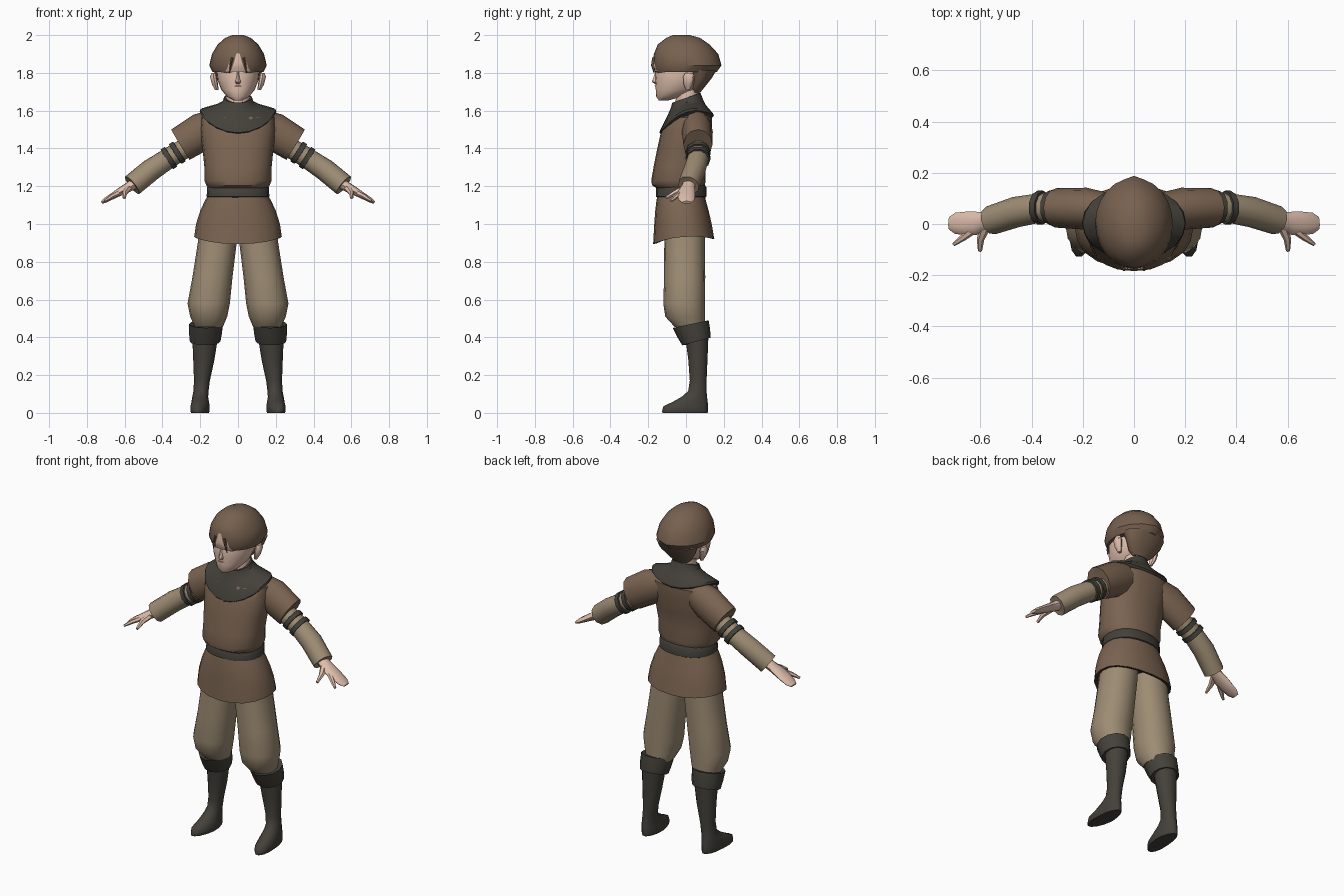
import bpy, bmesh, math
from mathutils import Vector


def material(name, r, g, b):
    m = bpy.data.materials.new(name)
    m.diffuse_color = [(c / 255) ** 2.2 for c in (r, g, b)] + [1]
    return m


HAIR = material("hair brown", 118, 97, 80)
TUNIC = material("tunic brown", 122, 100, 82)
HEM = material("dark hem", 74, 56, 47)
CLOTH = material("tan cloth", 156, 139, 115)
DARK = material("dark leather", 70, 67, 61)
SKIN = material("skin", 222, 189, 171)
MOUTH = material("mouth", 150, 108, 95)


def finish(name, bm, mat, mirror=False, angle=40):
    bmesh.ops.recalc_face_normals(bm, faces=bm.faces)
    me = bpy.data.meshes.new(name)
    bm.to_mesh(me)
    bm.free()
    me.materials.append(mat)
    ob = bpy.data.objects.new(name, me)
    bpy.context.collection.objects.link(ob)
    bpy.ops.object.select_all(action='DESELECT')
    ob.select_set(True)
    bpy.context.view_layer.objects.active = ob
    bpy.ops.object.shade_smooth_by_angle(angle=math.radians(angle))
    if mirror:
        ob.modifiers.new("mirror", 'MIRROR').use_mirror_merge = False
    return ob


def skin_rings(name, rings, mat, mirror, angle):
    bm = bmesh.new()
    loops = [[bm.verts.new(p) for p in r] for r in rings]
    n = len(loops[0])
    for a, b in zip(loops, loops[1:]):
        for i in range(n):
            bm.faces.new((a[i], a[(i + 1) % n], b[(i + 1) % n], b[i]))
    bm.faces.new(loops[0])
    bm.faces.new(loops[-1])
    return finish(name, bm, mat, mirror, angle)


def loft(name, rows, mat, n=16, mirror=False, angle=40, power=1.0):
    """Rows: z, centre x, y front, y back, half width, [tilt, side lift]."""
    rings = []
    for row in rows:
        z, cx, y0, y1, rx, tilt, lift = (tuple(row) + (0, 0))[:7]
        ring = []
        for i in range(n):
            t = math.tau * i / n
            c, s = math.cos(t), math.sin(t)
            px = math.copysign(abs(c) ** power, c)
            py = math.copysign(abs(s) ** power, s)
            ring.append((cx + rx * px, (y0 + y1) / 2 + (y1 - y0) / 2 * py,
                         z + tilt * s + lift * c * c))
        rings.append(ring)
    return skin_rings(name, rings, mat, mirror, angle)


def tube(name, path, mat, n=10, mirror=True, angle=40):
    """Path: centre, horizontal radius, vertical radius."""
    pts = [Vector(p[0]) for p in path]
    rings = []
    for k, (_, ru, rv) in enumerate(path):
        d = (pts[min(k + 1, len(pts) - 1)] - pts[max(k - 1, 0)]).normalized()
        v = (Vector((0, 0, 1)) - d * d.z).normalized()
        u = d.cross(v)
        rings.append([pts[k] + u * ru * math.cos(math.tau * i / n)
                      + v * rv * math.sin(math.tau * i / n) for i in range(n)])
    return skin_rings(name, rings, mat, mirror, angle)


def front_y(rows, x, z):
    for a, b in zip(rows, rows[1:]):
        if a[0] <= z <= b[0]:
            f = (z - a[0]) / (b[0] - a[0])
            y0, y1, rx = (a[j] + (b[j] - a[j]) * f for j in (2, 3, 4))
            return (y0 + y1) / 2 - (y1 - y0) / 2 * math.sqrt(max(0, 1 - (x / rx) ** 2))
    return 0


def patch(name, rows, columns, mat, mirror=True, steps=5):
    """Thin plate lying on the front of a loft; columns: x, z low, z high."""
    bm = bmesh.new()
    grid = []
    for x, lo, hi in columns:
        zs = [lo + (hi - lo) * k / steps for k in range(steps + 1)]
        grid.append([bm.verts.new((x, front_y(rows, x, z) - 0.004, z)) for z in zs])
    for a, b in zip(grid, grid[1:]):
        for k in range(steps):
            bm.faces.new((a[k], b[k], b[k + 1], a[k + 1]))
    return finish(name, bm, mat, mirror)


# Head: face, nose, ears, neck
face = [(1.655, 0, -.145, -.09, .025), (1.675, 0, -.158, -.02, .06),
        (1.71, 0, -.16, .06, .088), (1.76, 0, -.163, .09, .108),
        (1.82, 0, -.16, .11, .115), (1.9, 0, -.13, .12, .1)]
loft("face", face, SKIN, n=24)
loft("nose", [(1.742, 0, -.166, -.14, .012), (1.752, 0, -.181, -.14, .015),
              (1.775, 0, -.173, -.14, .009), (1.805, 0, -.163, -.14, .006)], SKIN, n=8)
loft("ear", [(1.71, .112, 0, .02, .01), (1.74, .122, -.012, .035, .016),
             (1.78, .13, -.015, .045, .018), (1.80, .128, -.005, .035, .012)],
     SKIN, n=8, mirror=True)
loft("neck", [(1.55, 0, -.06, .08, .07), (1.74, 0, -.05, .07, .062)], SKIN, n=12)
patch("mouth", face, [(0, 1.724, 1.736), (.012, 1.725, 1.735), (.022, 1.729, 1.731)], MOUTH)
patch("eye", face, [(.03, 1.803, 1.815), (.06, 1.798, 1.815), (.09, 1.803, 1.815)], DARK)

# Hair: cap, tapered nape and parted fringe opening
hair = [(1.805, 0, -.163, .155, .135), (1.84, 0, -.176, .18, .152),
        (1.9, 0, -.17, .163, .138), (1.95, 0, -.15, .125, .108),
        (1.985, 0, -.105, .075, .068), (2.0, 0, -.07, .02, .03)]
cap = loft("hair_cap", hair, HAIR, n=24)
for v in cap.data.vertices:
    if abs(v.co.x) < .001 and v.co.y > .15:
        v.co.y += .008
loft("hair_nape", [(1.695, 0, .03, .075, .05), (1.72, 0, .02, .095, .08),
                   (1.77, 0, .025, .135, .115), (1.815, 0, .0, .162, .13)], HAIR)
patch("forehead", hair, [(0, 1.807, 1.905), (.01, 1.807, 1.90), (.02, 1.807, 1.86),
                         (.032, 1.807, 1.825), (.036, 1.807, 1.815), (.046, 1.807, 1.862),
                         (.056, 1.807, 1.825), (.066, 1.807, 1.809)], SKIN)
for s in (-1, 1):
    # Fringe locks hanging over the brow
    tube("fringe_lock", [((s * .03, -.172, 1.88), .008, .006), ((s * .04, -.176, 1.84), .009, .005),
                         ((s * .045, -.17, 1.80), .002, .002)], HAIR, n=6, mirror=False)

# Collar mantle
loft("collar", [(1.50, 0, -.11, .12, .17, .045, .065), (1.528, 0, -.14, .147, .203, .045, .065),
                (1.54, 0, -.138, .143, .2, .045, .065),
                (1.60, 0, -.1, .105, .115, .03, .03), (1.635, 0, -.082, .09, .083, .025, .01),
                (1.668, 0, -.072, .077, .075, .025), (1.668, 0, -.06, .065, .063, .025),
                (1.63, 0, -.055, .06, .058, .025)], DARK, n=20)

# Tunic: chest, belt, skirt
loft("tunic_chest", [(1.18, 0, -.14, .09, .15), (1.205, 0, -.18, .1, .168),
                     (1.23, 0, -.184, .104, .178), (1.3, 0, -.172, .102, .178),
                     (1.4, 0, -.152, .115, .188), (1.5, 0, -.13, .137, .2),
                     (1.565, 0, -.1, .137, .195), (1.6, 0, -.06, .1, .13)],
     TUNIC, n=20, power=.88)
loft("belt", [(1.14, 0, -.15, .1, .156), (1.145, 0, -.16, .108, .166), (1.195, 0, -.158, .108, .164),
              (1.205, 0, -.15, .1, .155)], DARK, n=20, power=.9)
skirt = loft("tunic_skirt", [(1.16, 0, -.15, .098, .155), (1.12, 0, -.157, .106, .177),
                             (1.07, 0, -.163, .12, .2), (1.0, 0, -.168, .136, .222),
                             (.907, 0, -.174, .15, .232, .013, .025),
                             (.91, 0, -.155, .132, .213, .013, .025),
                             (.98, 0, -.15, .125, .205)], TUNIC, n=20, power=.9)
skirt.data.materials.append(HEM)
for p in skirt.data.polygons:
    inner = all(skirt.data.vertices[i].index >= 80 for i in p.vertices)
    p.material_index = int(inner)

# Arms: short wide sleeve, tan sleeve, bands, hand
sleeve = tube("tunic_sleeve", [((.1, .05, 1.53), .07, .085), ((.19, .06, 1.49), .082, .1),
                               ((.305, .063, 1.42), .077, .094), ((.303, .063, 1.421), .063, .078),
                               ((.27, .063, 1.44), .06, .07)], TUNIC, n=12)
tube("arm_sleeve", [((.2, .063, 1.45), .055, .055), ((.36, .064, 1.353), .057, .056),
                    ((.46, .047, 1.287), .06, .06), ((.56, .014, 1.205), .057, .06),
                    ((.555, .015, 1.209), .045, .045)], CLOTH)
for x, z in ((.322, 1.377), (.366, 1.349)):
    a = Vector((x, .064, z))
    d = Vector((.84, 0, -.54))
    tube("arm_band", [(a - d * .014, .055, .055), (a - d * .013, .066, .065),
                      (a + d * .013, .066, .065), (a + d * .014, .055, .055)], DARK)
tube("hand", [((.53, .022, 1.225), .035, .03), ((.58, .01, 1.195), .036, .026),
              ((.62, .003, 1.173), .046, .022), ((.66, .002, 1.15), .046, .018),
              ((.70, .003, 1.127), .041, .014), ((.722, .004, 1.114), .025, .008)], SKIN)
tube("index_finger", [((.63, -.025, 1.165), .016, .015), ((.67, -.055, 1.145), .013, .012),
                      ((.705, -.08, 1.122), .007, .007)], SKIN, n=6)
tube("thumb", [((.58, -.01, 1.19), .02, .018), ((.60, -.06, 1.165), .015, .014),
               ((.602, -.105, 1.138), .008, .008)], SKIN, n=6)

# Legs: baggy trousers
loft("trouser_leg", [(1.02, .1, -.11, .1, .1), (.9, .11, -.115, .1, .103),
                     (.72, .135, -.116, .102, .106), (.58, .155, -.12, .1, .112),
                     (.51, .155, -.11, .1, .098), (.455, .155, -.06, .1, .075)],
     CLOTH, mirror=True, power=.92)

# Boots: turned cuff and shaft with foot
loft("boot_cuff", [(.465, .168, -.05, .1, .07, .02), (.47, .17, -.07, .12, .09, .02),
                   (.42, .172, -.045, .128, .087, .02), (.378, .174, -.02, .13, .081, .02),
                   (.38, .174, .0, .11, .06, .02)], DARK, n=12, mirror=True)
boot = loft("boot", [(0, .2, -.128, .118, .046), (.01, .2, -.13, .12, .05),
                     (.035, .2, -.122, .12, .05), (.06, .2, -.07, .117, .046),
                     (.085, .2, -.025, .113, .042), (.115, .196, .01, .11, .04),
                     (.17, .191, .019, .11, .042), (.28, .181, .011, .115, .056),
                     (.4, .174, -.005, .12, .068)], DARK, n=14, mirror=True, angle=50)
for v in boot.data.vertices:
    if v.co.y < 0 and v.co.z < .1:
        v.co.x -= v.co.y * .12
